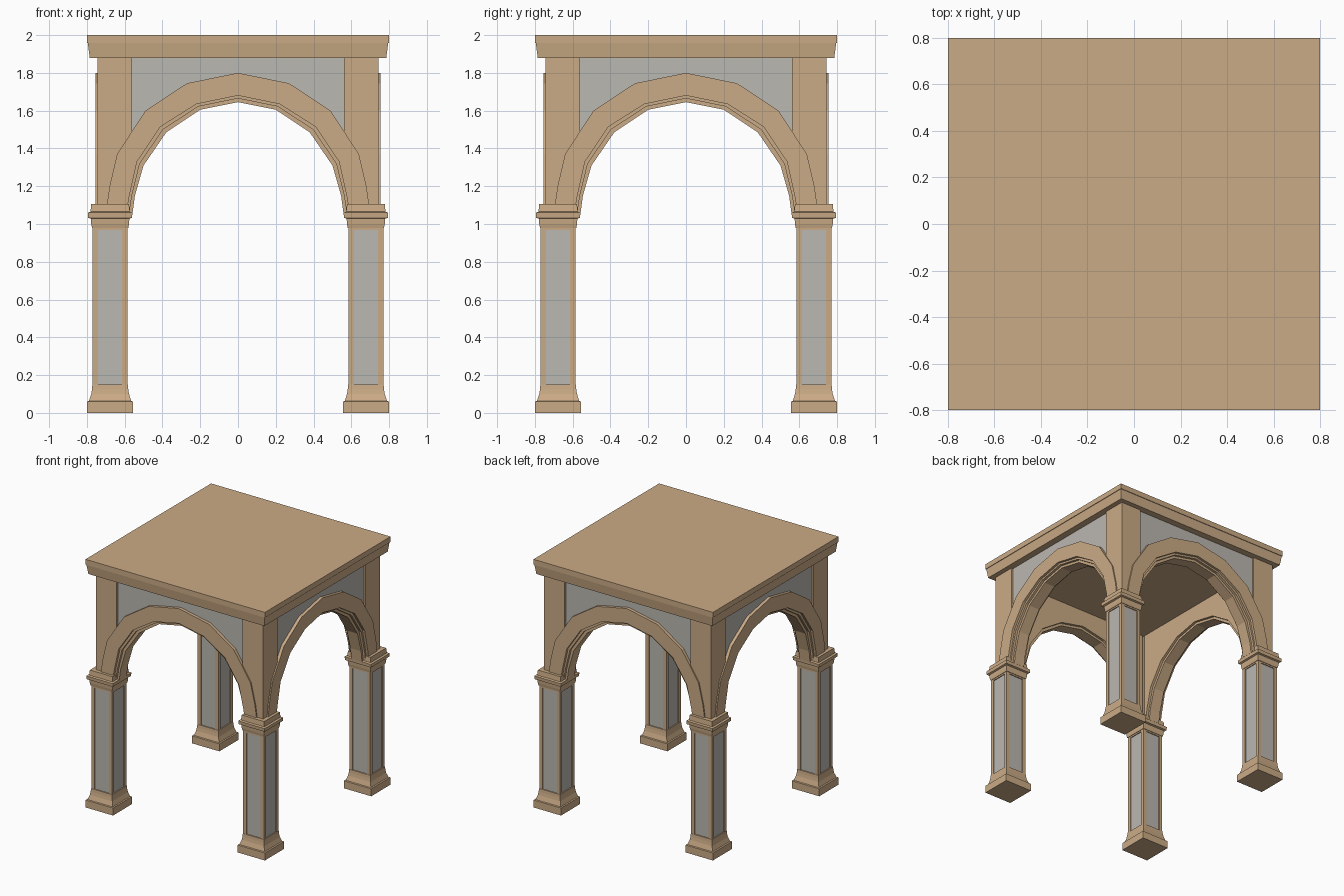
import bpy, bmesh, math
from mathutils import Matrix

if "Cube" in bpy.data.objects:
    bpy.data.objects.remove(bpy.data.objects["Cube"])


def material(name, rgb):
    m = bpy.data.materials.new(name)
    m.diffuse_color = (*rgb, 1)
    m.use_nodes = True
    m.node_tree.nodes["Principled BSDF"].inputs["Base Color"].default_value = m.diffuse_color
    return m


TAN = material("sandstone", (0.60, 0.41, 0.24))
GREY = material("grey_stone", (0.50, 0.48, 0.44))


def finish(bm, name, mat, turn=0):
    bmesh.ops.recalc_face_normals(bm, faces=bm.faces)
    me = bpy.data.meshes.new(name)
    bm.to_mesh(me)
    bm.free()
    me.materials.append(mat)
    me.transform(Matrix.Rotation(turn, 4, 'Z'))
    ob = bpy.data.objects.new(name, me)
    bpy.context.collection.objects.link(ob)
    return ob


def square_stack(name, profile, mat, cx=0, cy=0):
    """Square rings (half width, height) joined into a moulded block."""
    bm = bmesh.new()
    rings = [[bm.verts.new((cx + sx * h, cy + sy * h, z))
              for sx, sy in ((-1, -1), (1, -1), (1, 1), (-1, 1))] for h, z in profile]
    for a, b in zip(rings, rings[1:]):
        for i in range(4):
            j = (i + 1) % 4
            bm.faces.new((a[i], a[j], b[j], b[i]))
    bm.faces.new(rings[0])
    bm.faces.new(rings[-1])
    return finish(bm, name, mat)


def add_box(bm, lo, hi):
    size = [h - l for l, h in zip(lo, hi)]
    mid = [(l + h) / 2 for l, h in zip(lo, hi)]
    bmesh.ops.create_cube(bm, size=1, matrix=Matrix.Translation(mid) @ Matrix.Diagonal((*size, 1)))


def band(name, lower, upper, y0, y1, mat, turn):
    """Solid strip between two (x, z) lines, from depth y0 to y1."""
    bm = bmesh.new()
    rows = [[bm.verts.new((x, y, z)) for (x, z), y in ((p, y0), (q, y0), (q, y1), (p, y1))]
            for p, q in zip(lower, upper)]
    for a, b in zip(rows, rows[1:]):
        for i in range(4):
            j = (i + 1) % 4
            bm.faces.new((a[i], a[j], b[j], b[i]))
    bm.faces.new(rows[0])
    bm.faces.new(rows[-1])
    return finish(bm, name, mat, turn)


def full(half):
    """Mirror a half arch line that ends on the centre line."""
    return [(-x, z) for x, z in half] + half[-2::-1]


# Roof slab and ceiling
square_stack("roof_slab", [(0.785, 1.88), (0.795, 1.957), (0.80, 1.957), (0.80, 2.0)], TAN)
square_stack("ceiling", [(0.62, 1.80), (0.62, 1.89)], TAN)

# Columns with base, panelled shaft, capital and upper pier
C, H, P = 0.677, 0.092, 0.028
for sx in (-1, 1):
    for sy in (-1, 1):
        cx, cy = sx * C, sy * C
        square_stack("column_base", [(0.122, 0), (0.122, 0.06), (0.112, 0.063), (0.100, 0.10),
                                     (0.096, 0.125), (0.094, 0.15)], TAN, cx, cy)
        square_stack("shaft_panels", [(H - 0.007, 0.14), (H - 0.007, 0.99)], GREY, cx, cy)
        bm = bmesh.new()
        for px in (-1, 1):
            for py in (-1, 1):
                mx, my = cx + px * (H - P / 2), cy + py * (H - P / 2)
                add_box(bm, (mx - P / 2, my - P / 2, 0.14), (mx + P / 2, my + P / 2, 0.99))
        add_box(bm, (cx - H, cy - H, 0.968), (cx + H, cy + H, 0.995))
        finish(bm, "shaft_frame", TAN)
        square_stack("capital", [(0.096, 0.98), (0.100, 1.0), (0.102, 1.028), (0.116, 1.033),
                                 (0.118, 1.06), (0.104, 1.065), (0.100, 1.105)], TAN, cx, cy)
        square_stack("corner_pier", [(0.0725, 1.06), (0.0725, 1.89)], TAN,
                     sx * 0.6725, sy * 0.6725)

# Arch lines: outer edge, inner edge, and the deeper rim
outer = full([(0.70, 1.06), (0.68, 1.20), (0.64, 1.37), (0.49, 1.60), (0.27, 1.745), (0, 1.80)])
inner = full([(0.59, 1.06), (0.575, 1.15), (0.535, 1.33), (0.41, 1.515), (0.22, 1.635), (0, 1.68)])
mid = full([(0.575, 1.06), (0.562, 1.15), (0.52, 1.32), (0.397, 1.50), (0.21, 1.622), (0, 1.665)])
rim = full([(0.558, 1.06), (0.546, 1.15), (0.50, 1.31), (0.38, 1.485), (0.20, 1.605), (0, 1.645)])
panel_low = full([(0.56, 1.40), (0.49, 1.55), (0.27, 1.70), (0, 1.75)])

# Four arched sides
for k, side in enumerate(("front", "right", "back", "left")):
    t = k * math.pi / 2
    band(side + "_archivolt", inner, outer, -0.755, -0.69, TAN, t)
    band(side + "_arch_step", mid, inner, -0.735, -0.60, TAN, t)
    band(side + "_arch_rim", rim, mid, -0.715, -0.62, TAN, t)
    band(side + "_inner_wall", inner, [(x, 1.885) for x, z in inner], -0.70, -0.60, TAN, t)
    band(side + "_spandrel", panel_low, [(x, 1.885) for x, z in panel_low], -0.73, -0.69, GREY, t)
    bm = bmesh.new()
    for s in (-1, 1):
        xs = sorted((s * 0.56, s * 0.61))
        add_box(bm, (xs[0], -0.745, 1.40), (xs[1], -0.69, 1.885))
    finish(bm, side + "_pier_edges", TAN, t)
